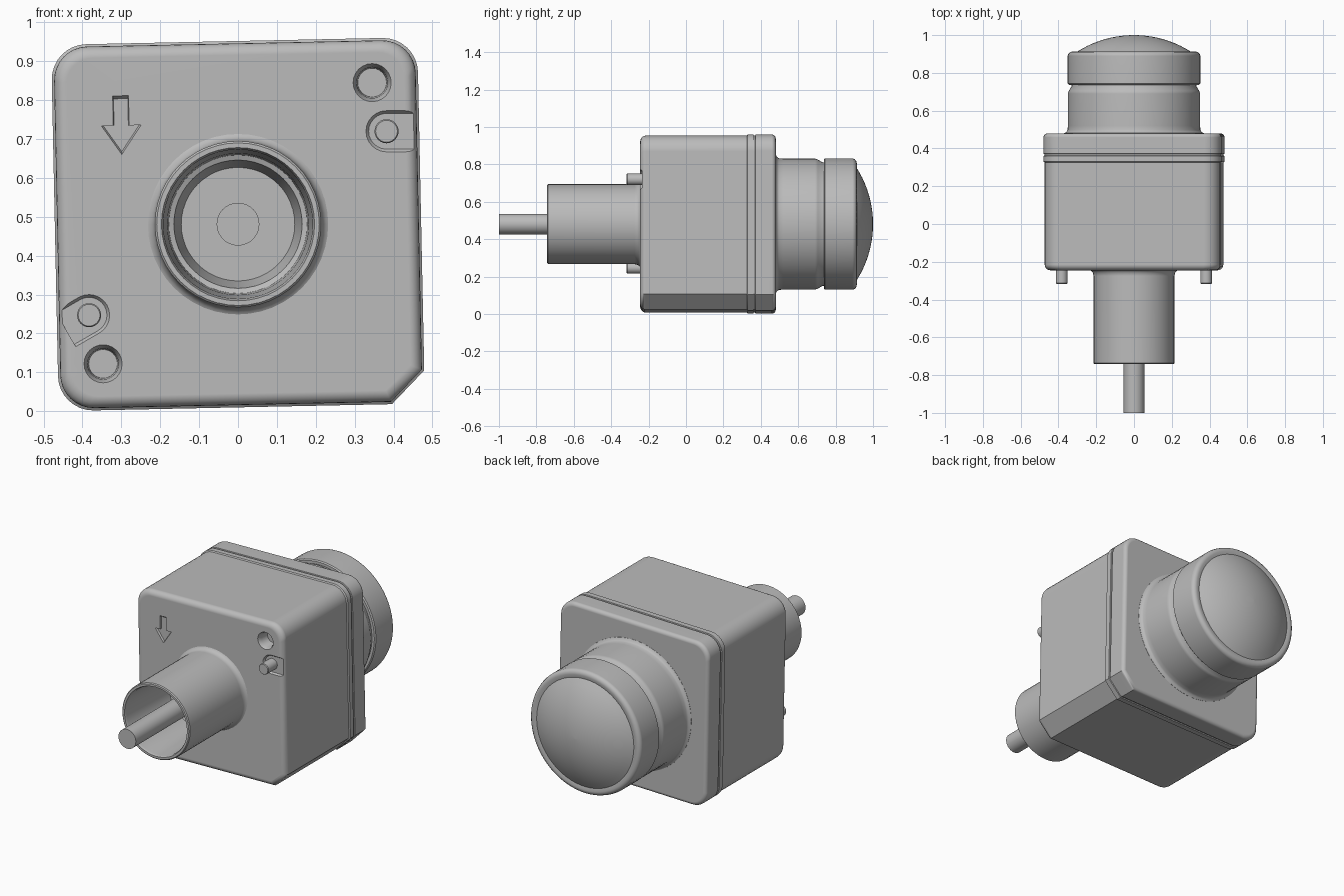
import bpy, bmesh
from math import sin, cos, pi, radians

if "Cube" in bpy.data.objects:
    bpy.data.objects.remove(bpy.data.objects["Cube"])

CZ = 0.481            # height of the main axis
TILT = radians(1.2)   # slight roll of the housing

grey = bpy.data.materials.new("plain grey")
grey.use_nodes = True
grey.diffuse_color = (0.5, 0.5, 0.5, 1)
grey.node_tree.nodes["Principled BSDF"].inputs["Base Color"].default_value = (0.5, 0.5, 0.5, 1)


def loft(name, rings):
    """Skin a list of (y, [(x, z), ...]) rings and cap both ends."""
    bm = bmesh.new()
    loops = [[bm.verts.new((x, y, z)) for x, z in pts] for y, pts in rings]
    n = len(loops[0])
    for a, b in zip(loops, loops[1:]):
        for i in range(n):
            j = (i + 1) % n
            bm.faces.new((a[i], a[j], b[j], b[i]))
    bm.faces.new(loops[0])
    bm.faces.new(loops[-1])
    bmesh.ops.recalc_face_normals(bm, faces=bm.faces)
    mesh = bpy.data.meshes.new(name)
    bm.to_mesh(mesh)
    bm.free()
    mesh.materials.append(grey)
    obj = bpy.data.objects.new(name, mesh)
    bpy.context.collection.objects.link(obj)
    return obj


def circle(r, x=0, z=CZ, n=48):
    return [(x + r * cos(2 * pi * i / n), z + r * sin(2 * pi * i / n)) for i in range(n)]


def lathe(name, profile, x=0, z=CZ, n=48):
    return loft(name, [(y, circle(r, x, z, n)) for r, y in profile])


def finish(obj):
    bpy.ops.object.select_all(action='DESELECT')
    obj.select_set(True)
    bpy.context.view_layer.objects.active = obj
    bpy.ops.object.shade_smooth_by_angle(angle=radians(35))
    mod = obj.modifiers.new("face weighted normals", 'WEIGHTED_NORMAL')
    mod.keep_sharp = True


def turn(pts):
    return [(x * cos(TILT) - z * sin(TILT), CZ + x * sin(TILT) + z * cos(TILT)) for x, z in pts]


def outline(inset):
    """Rounded square with one chamfered corner at the lower left side."""
    h, r = 0.471 - inset, 0.09 - inset * 0.6
    c = 0.085 - inset * 0.58
    pts = []
    for k, (sx, sz) in enumerate([(1, 1), (-1, 1), (-1, -1)]):
        for i in range(9):
            a = pi / 2 * (k + i / 8)
            pts.append((sx * (h - r) + r * cos(a), sz * (h - r) + r * sin(a)))
    pts += [(h - c, -h), (h, c - h)]
    return turn(pts)


# Housing with rounded front rim, lid step, seam groove and rounded back rim
R = 0.03
rim = [(R * (1 - sin(a)), R * (1 - cos(a))) for a in [pi / 2 * i / 5 for i in range(6)]]
rings = [(-0.245 + d, 0.006 + i) for i, d in rim]
rings = sorted(rings)
rings += [(0.325, 0.006), (0.33, 0.0), (0.36, 0.0), (0.362, 0.005), (0.37, 0.005), (0.372, 0.0)]
rings += sorted((0.48 - d * 0.7, i * 0.7) for i, d in rim)
housing = loft("housing", [(y, outline(i)) for y, i in rings])

PINS = [(0.382, 0.72, 0), (-0.383, 0.247, radians(210))]
HOLES = [(0.345, 0.845), (-0.347, 0.122)]
FACE = -0.245


def slot(x, z, direction, r):
    """Outline of a round-ended slot running from a pin towards the edge."""
    local = [(r * cos(a), r * sin(a)) for a in [pi / 2 + pi * i / 12 for i in range(13)]]
    local += [(0.07, -r), (0.07, r)]
    c, s = cos(direction), sin(direction)
    return [(x + u * c - v * s, z + u * s + v * c) for u, v in local]


def arrow(grow):
    half = [(0.02, 0.075), (0.02, 0.0), (0.05, 0.0)]
    pts = half + [(0, -0.073)] + [(-u, v) for u, v in reversed(half)]
    return turn([(-0.295 + u * grow, 0.26 + v * grow) for u, v in pts])


# Recesses in the front face: pin slots, screw holes and an arrow
cutters = []
for x, z, d in PINS:
    cutters.append(loft("slot_cutter", [(FACE - 0.02, slot(x, z, d, 0.055)),
                                        (FACE, slot(x, z, d, 0.053)),
                                        (FACE + 0.01, slot(x, z, d, 0.046))]))
for x, z in HOLES:
    cutters.append(lathe("hole_cutter", [(0.049, FACE - 0.02), (0.049, FACE),
                                         (0.04, FACE + 0.02), (0.037, FACE + 0.07)], x, z, 24))
cutters.append(loft("arrow_cutter", [(FACE - 0.02, arrow(1.02)), (FACE, arrow(1.02)),
                                     (FACE + 0.01, arrow(0.92))]))

for cutter in cutters:
    cutter.hide_render = True
    mod = housing.modifiers.new("cut", 'BOOLEAN')
    mod.operation = 'DIFFERENCE'
    mod.solver = 'EXACT'
    mod.object = cutter
    bpy.context.view_layer.objects.active = housing
    bpy.ops.object.modifier_apply(modifier=mod.name)
    bpy.data.objects.remove(cutter)
finish(housing)

# Locating pins
for side, (x, z, d) in zip(("left", "right"), PINS):
    finish(lathe(side + "_pin", [(0.028, -0.317), (0.031, -0.313), (0.031, -0.22)], x, z, 24))

# Hollow front sleeve, from the inner floor out over the lip and back to the face
finish(lathe("front_sleeve", [
    (0.146, -0.27), (0.165, -0.36), (0.178, -0.365), (0.182, -0.5), (0.192, -0.73),
    (0.197, -0.742), (0.209, -0.742), (0.214, -0.737), (0.214, -0.275),
    (0.218, -0.258), (0.226, -0.248), (0.234, -0.244), (0.234, -0.22)]))

# Central shaft
finish(lathe("shaft", [(0.055, -1.0), (0.055, -0.25)], n=32))

# Neck behind the housing, narrowing before the button
finish(lathe("button_neck", [
    (0.372, 0.46), (0.37, 0.481), (0.358, 0.487), (0.352, 0.497), (0.35, 0.52), (0.35, 0.69),
    (0.345, 0.705), (0.33, 0.73), (0.33, 0.76)], n=64))

# Push button with a shallow domed end
dome_r, dome_h = 0.305, 0.09
sphere = (dome_r ** 2 + dome_h ** 2) / (2 * dome_h)
dome = []
for i in range(10):
    r = dome_r * (1 - i / 10) + 0.002
    dome.append((r, 1 - sphere + (sphere ** 2 - r ** 2) ** 0.5))
finish(lathe("push_button", [
    (0.345, 0.737), (0.351, 0.743), (0.351, 0.89), (0.347, 0.902), (0.338, 0.91),
    (0.325, 0.913)] + dome + [(0.002, 1.0)], n=64))
